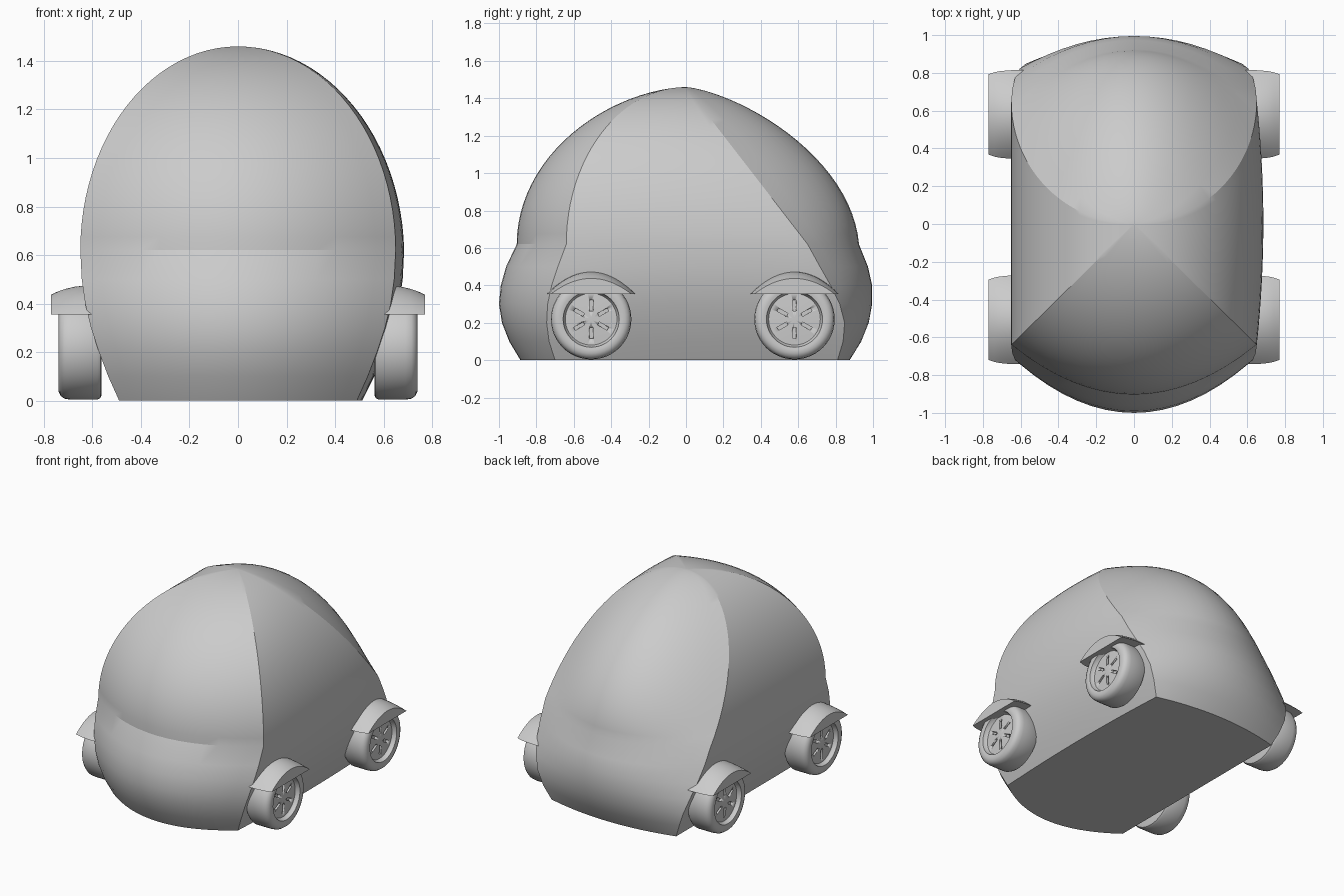
import bpy, bmesh
from math import sin, cos, pi

if "Cube" in bpy.data.objects:
    bpy.data.objects.remove(bpy.data.objects["Cube"])


def finish(name, bm, angle):
    bmesh.ops.remove_doubles(bm, verts=bm.verts, dist=1e-5)
    bmesh.ops.recalc_face_normals(bm, faces=bm.faces)
    me = bpy.data.meshes.new(name)
    bm.to_mesh(me)
    bm.free()
    ob = bpy.data.objects.new(name, me)
    bpy.context.collection.objects.link(ob)
    bpy.ops.object.select_all(action='DESELECT')
    ob.select_set(True)
    bpy.context.view_layer.objects.active = ob
    bpy.ops.object.shade_smooth_by_angle(angle=angle * pi / 180)
    return ob


def loft(rings, caps=(True, True)):
    """Skin a list of closed rings of points."""
    bm = bmesh.new()
    vs = [[bm.verts.new(p) for p in r] for r in rings]
    n = len(vs[0])
    for a, b in zip(vs, vs[1:]):
        for i in range(n):
            j = (i + 1) % n
            bm.faces.new((a[i], a[j], b[j], b[i]))
    if caps[0]:
        bm.faces.new(vs[0])
    if caps[1]:
        bm.faces.new(vs[-1])
    return bm


# Body: four curved panels meeting at seams that run up to one roof point
N = 16


def body_ring(z, w, front_mid, front, back_mid, back):
    bulge = 0.027 * (back - front)      # only the right panel bows outward
    if z < 0.6:
        bulge *= 0.55 + 0.45 * z / 0.6
    pts = []
    for k in range(N):
        s = -1 + 2 * k / N
        pts.append((w * s, front + (front_mid - front) * (1 - s * s), z))
    for k in range(N):
        s = -1 + 2 * k / N
        pts.append((w + bulge * (1 - s * s), front + (back - front) * k / N, z))
    for k in range(N):
        s = 1 - 2 * k / N
        pts.append((w * s, back + (back_mid - back) * (1 - s * s), z))
    for k in range(N):
        pts.append((-w, back + (front - back) * k / N, z))
    return pts


# z, half width, front middle, front seam, back middle, back seam
lower = [
    (0.00, 0.490, -0.885, -0.700, 0.875, 0.810),
    (0.10, 0.535, -0.945, -0.732, 0.937, 0.840),
    (0.20, 0.573, -0.984, -0.745, 0.977, 0.848),
    (0.30, 0.606, -1.000, -0.740, 0.995, 0.822),
    (0.40, 0.630, -0.990, -0.718, 0.995, 0.773),
    (0.50, 0.644, -0.962, -0.685, 0.973, 0.716),
]
rings = [body_ring(*r) for r in lower]
for i in range(25):
    t = min(i / 24 * pi / 2, pi / 2 - 0.01)
    c, s = cos(t), sin(t)
    rings.append(body_ring(0.62 + 0.84 * s, 0.65 * c, -0.905 * c ** 1.15, -0.64 * c,
                           0.925 * c ** 1.35 - 0.07 * s * c, 0.65 * (1 - s)))
finish("body", loft(rings), 19)


# Wheels: turned profile with a dished hub, six slots cut by a boolean
profile = [(.562, .195), (.567, .208), (.58, .215), (.69, .215), (.715, .211), (.731, .2),
           (.739, .183), (.74, .165), (.737, .15), (.72, .146), (.708, .138), (.712, .08), (.714, .01)]
SEG = 48


def wheel(name, yc):
    zc = 0.219
    rings = [[(x, yc + r * cos(2 * pi * k / SEG), zc + r * sin(2 * pi * k / SEG))
              for k in range(SEG)] for x, r in profile]
    ob = finish(name, loft(rings), 35)
    bm = bmesh.new()
    for k in range(6):
        a = pi / 2 + k * pi / 3
        ca, sa = cos(a), sin(a)
        for v in bmesh.ops.create_cube(bm, size=1)["verts"]:
            r, q = 0.074 + v.co.y * 0.058, v.co.z * 0.018
            v.co = (0.715 + v.co.x * 0.04, yc + r * ca - q * sa, zc + r * sa + q * ca)
    cutter = finish(name + "_slot_cutter", bm, 20)
    cutter.hide_render = True
    cutter.hide_set(True)
    cut = ob.modifiers.new("slots", 'BOOLEAN')
    cut.operation = 'DIFFERENCE'
    cut.solver = 'EXACT'
    cut.object = cutter
    ob.modifiers.new("mirror", 'MIRROR').use_mirror_merge = False


# Fenders: solid flat-bottomed arch that slopes down outward
def fender(name, yc):
    rings = []
    for x, w, h in [(.575, .235, .119), (.63, .235, .119), (.67, .233, .115),
                    (.71, .229, .106), (.74, .223, .096), (.77, .213, .082)]:
        arch = []
        for k in range(25):
            u = -1 + k / 12
            arch.append((x, yc + w * u, 0.355 + h * (1 - u * u)))
        rings.append(arch)
    ob = finish(name, loft(rings), 30)
    ob.modifiers.new("mirror", 'MIRROR').use_mirror_merge = False


for end, yc in (("front", -0.507), ("back", 0.58)):
    wheel(end + "_wheels", yc)
    fender(end + "_fenders", yc)
